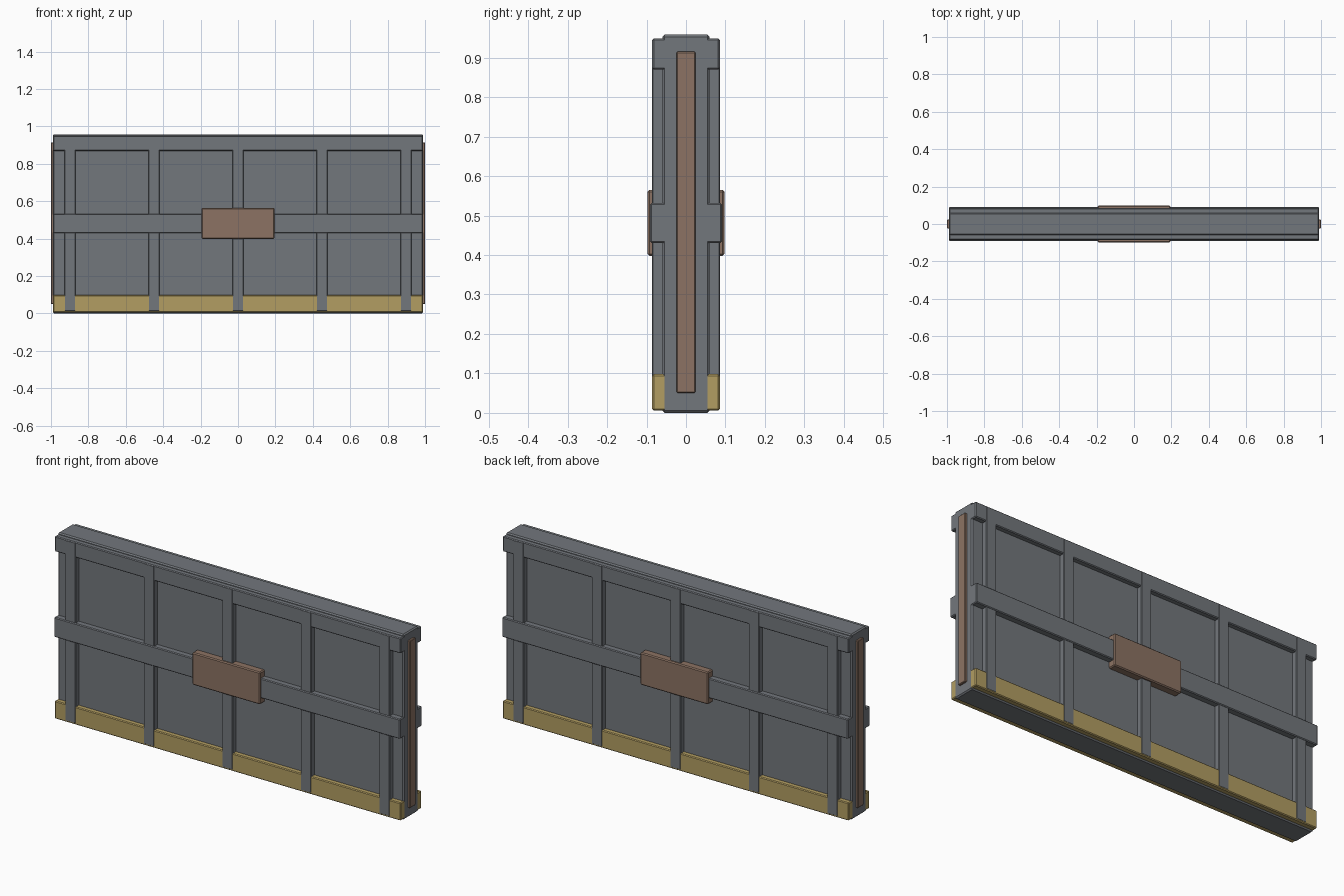
import bpy
import bmesh
from mathutils import Vector

if "Cube" in bpy.data.objects:
    bpy.data.objects.remove(bpy.data.objects["Cube"], do_unlink=True)


def make_material(name, rgb):
    mat = bpy.data.materials.new(name)
    mat.use_nodes = True
    color = (*rgb, 1.0)
    mat.diffuse_color = color
    mat.node_tree.nodes["Principled BSDF"].inputs["Base Color"].default_value = color
    return mat


GREY = make_material("steel grey", (0.171, 0.184, 0.202))
BROWN = make_material("rust brown", (0.262, 0.171, 0.125))
YELLOW = make_material("dull yellow", (0.445, 0.337, 0.122))


def block(name, low, high, mat, chamfer=0.004):
    """Chamfered box between two opposite corners."""
    low, high = Vector(low), Vector(high)
    size, centre = high - low, (low + high) / 2
    bm = bmesh.new()
    bmesh.ops.create_cube(bm, size=1)
    for v in bm.verts:
        v.co = Vector(a * b for a, b in zip(v.co, size))
    bmesh.ops.bevel(bm, geom=bm.edges[:], offset=chamfer, segments=1,
                    affect='EDGES', profile=0.5)
    mesh = bpy.data.meshes.new(name)
    bm.to_mesh(mesh)
    bm.free()
    mesh.materials.append(mat)
    obj = bpy.data.objects.new(name, mesh)
    obj.location = centre
    bpy.context.collection.objects.link(obj)
    return obj


HALF = 0.989    # half length of the wall
FACE = 0.06     # half thickness of the core
INNER = 0.05    # where attached parts start inside the core


def face_part(name, x, half_width, bottom, top, depth, mat, chamfer=0.004):
    """Part attached to both broad faces of the wall."""
    for side, sign in (("front", -1), ("back", 1)):
        y0, y1 = sorted((sign * INNER, sign * depth))
        block(f"{side}_{name}", (x - half_width, y0, bottom),
              (x + half_width, y1, top), mat, chamfer)


# Core slab
block("wall_core", (-HALF, -FACE, 0), (HALF, FACE, 0.958), GREY, 0.006)

# Horizontal rails
face_part("top_rail", 0, HALF, 0.87, 0.949, 0.0855, GREY)
face_part("middle_band", 0, HALF, 0.43, 0.532, 0.091, GREY)
face_part("kick_plate", 0, HALF, 0.006, 0.098, 0.0855, YELLOW)

# Vertical ribs
for i in range(5):
    face_part(f"rib_{i + 1}", (i - 2) * 0.449, 0.03, 0.012, 0.946, 0.0862, GREY, 0.003)

# Centre plates
face_part("centre_plate", 0, 0.194, 0.398, 0.565, 0.098, BROWN, 0.005)

# End strips
for side, sign in (("left", 1), ("right", -1)):
    x0, x1 = sorted((sign * 0.97, sign * 1.0))
    block(f"{side}_end_strip", (x0, -0.024, 0.05), (x1, 0.024, 0.915), BROWN, 0.003)
